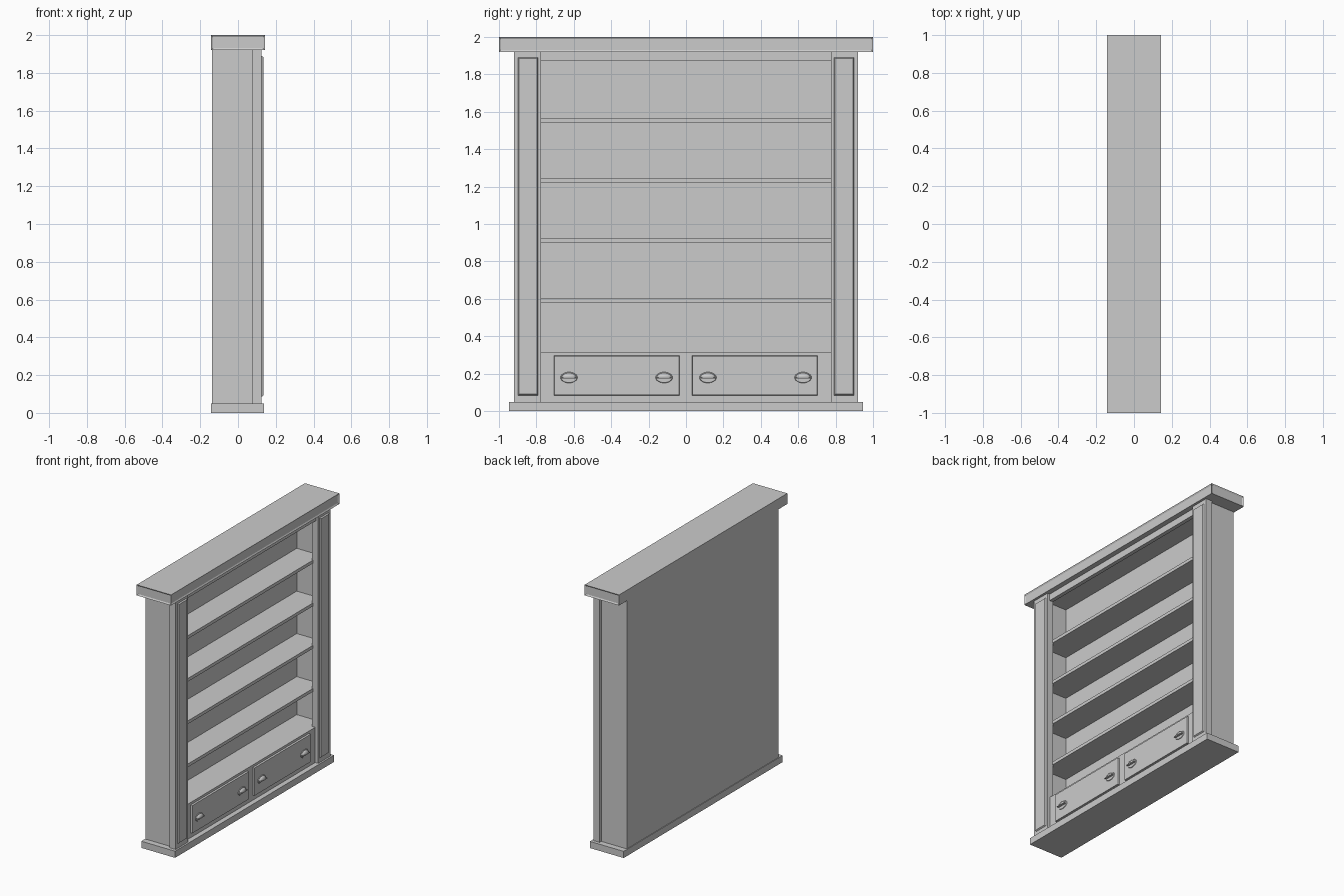
import bpy, bmesh, math
from mathutils import Matrix, Vector

if "Cube" in bpy.data.objects:
    bpy.data.objects.remove(bpy.data.objects["Cube"])


def finish(name, bm):
    bmesh.ops.recalc_face_normals(bm, faces=bm.faces[:])
    me = bpy.data.meshes.new(name)
    bm.to_mesh(me)
    bm.free()
    ob = bpy.data.objects.new(name, me)
    bpy.context.collection.objects.link(ob)
    return ob


def box_bm(x, y, z):
    bm = bmesh.new()
    size = Vector((x[1] - x[0], y[1] - y[0], z[1] - z[0]))
    mid = Vector((sum(x) / 2, sum(y) / 2, sum(z) / 2))
    bmesh.ops.create_cube(bm, size=1, matrix=Matrix.Translation(mid) @ Matrix.Diagonal((*size, 1)))
    return bm


def box(name, x, y, z):
    return finish(name, box_bm(x, y, z))


def raised_panel(name, x, y, z, taper=0.006):
    """Slab whose +x face is slightly smaller than its back."""
    bm = box_bm(x, y, z)
    for v in bm.verts:
        if v.co.x > sum(x) / 2:
            v.co.y += taper if v.co.y < sum(y) / 2 else -taper
            v.co.z += taper if v.co.z < sum(z) / 2 else -taper
    return finish(name, bm)


# Top slab with recessed panels on the front and both ends
bm = box_bm((-0.143, 0.143), (-1, 1), (1.92, 2.0))
bm.normal_update()
faces = [f for f in bm.faces if f.normal.x > 0.5 or abs(f.normal.y) > 0.5]
bmesh.ops.inset_individual(bm, faces=faces, thickness=0.015, depth=-0.006)
finish("top_slab", bm)

# Plinth and back
box("plinth", (-0.143, 0.138), (-0.945, 0.945), (0, 0.05))
box("back_panel", (-0.138, -0.12), (-0.9, 0.9), (0.05, 1.92))

# Sides and front pilasters with raised panels
for s, side in ((-1, "left"), (1, "right")):
    def span(a, b):
        return tuple(sorted((s * a, s * b)))
    box(side + "_side", (-0.12, 0.075), span(0.87, 0.9), (0.05, 1.92))
    box(side + "_pilaster", (0.075, 0.125), span(0.775, 0.92), (0.05, 1.92))
    raised_panel(side + "_pilaster_panel", (0.125, 0.134), span(0.79, 0.897), (0.085, 1.89))

# Shelves and top rail
for i, z in enumerate((0.589, 0.913, 1.232, 1.554)):
    box(f"shelf_{i + 1}", (-0.12, 0.08), (-0.87, 0.87), (z - 0.012, z + 0.012))
box("top_rail", (0.075, 0.105), (-0.775, 0.775), (1.87, 1.92))

# Drawer case: hidden full-width body plus front between pilasters
box("drawer_case", (-0.12, 0.075), (-0.87, 0.87), (0.05, 0.315))
box("drawer_case_front", (0.075, 0.1), (-0.775, 0.775), (0.05, 0.315))


# Cup pulls: oval plate, half dome hood and a small bar
def cup_pull(name, y, z):
    x = 0.114
    bm = bmesh.new()
    bmesh.ops.create_cone(bm, cap_ends=True, segments=24, radius1=1, radius2=0.9, depth=1,
                          matrix=Matrix.Translation((x + 0.001, y, z)) @
                          Matrix.Diagonal((0.006, 0.047, 0.03, 1)) @ Matrix.Rotation(math.pi / 2, 4, 'Y'))
    finish(name + "_plate", bm)
    bm = bmesh.new()
    bmesh.ops.create_uvsphere(bm, u_segments=24, v_segments=12, radius=1)
    for axis in ((1, 0, 0), (0, 0, 1)):
        bmesh.ops.bisect_plane(bm, geom=bm.verts[:] + bm.edges[:] + bm.faces[:], dist=1e-4,
                               plane_co=(0, 0, 0), plane_no=axis, clear_inner=True)
    bmesh.ops.transform(bm, verts=bm.verts[:], matrix=Matrix.Translation((x + 0.003, y, z)) @
                        Matrix.Diagonal((0.018, 0.04, 0.024, 1)))
    hood = finish(name + "_hood", bm)
    mod = hood.modifiers.new("thickness", 'SOLIDIFY')
    mod.thickness = 0.002
    for p in hood.data.polygons:
        p.use_smooth = True
    box(name + "_bar", (x, x + 0.02), (y - 0.04, y + 0.04), (z - 0.005, z))


# Drawer fronts
for side, y0, y1, pulls in (("left", -0.705, -0.035, (-0.625, -0.117)),
                            ("right", 0.033, 0.703, (0.117, 0.625))):
    raised_panel(side + "_drawer", (0.1, 0.114), (y0, y1), (0.085, 0.297), 0.002)
    for i, y in enumerate(pulls):
        cup_pull(f"{side}_drawer_pull_{i + 1}", y, 0.18)
